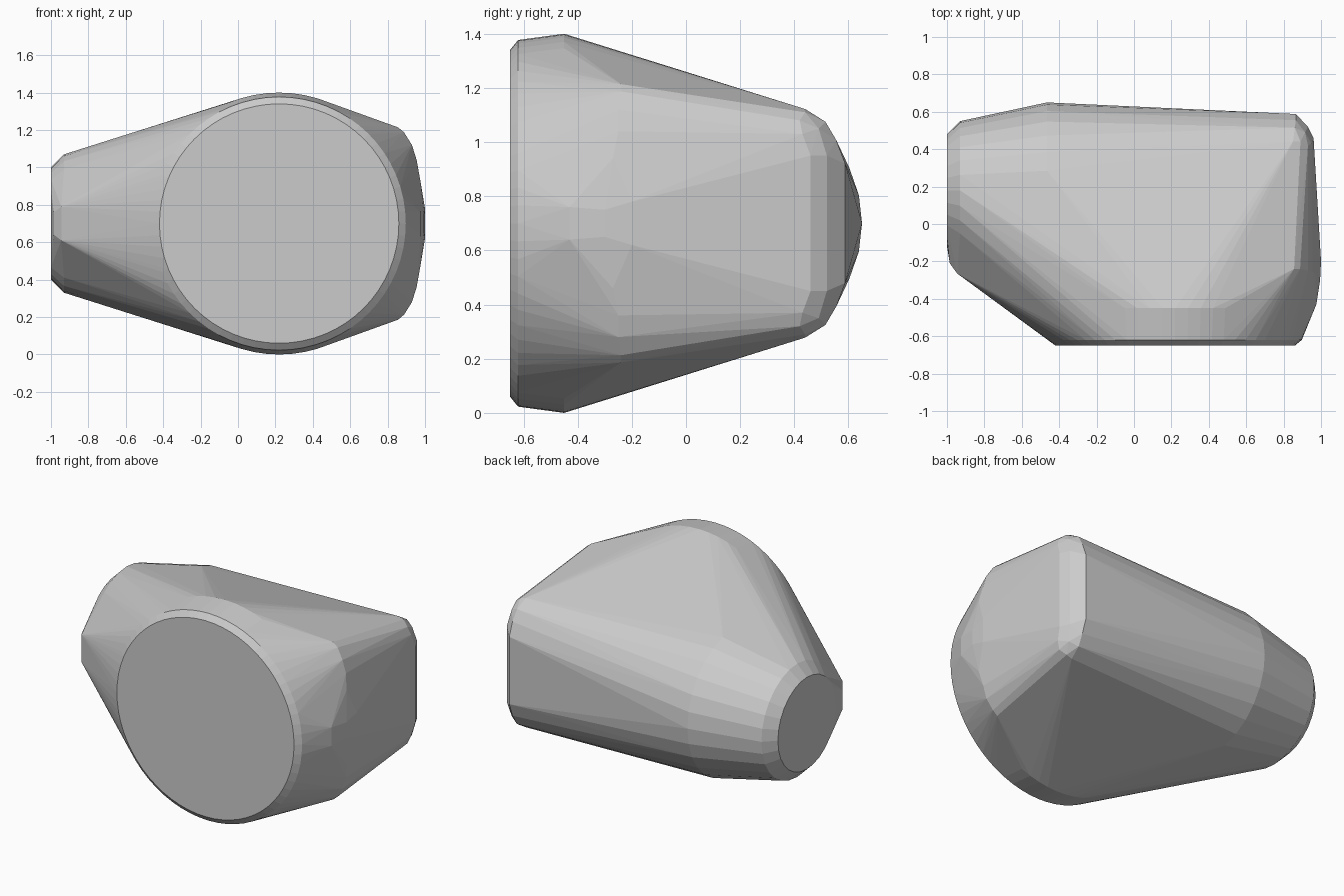
import bpy, bmesh
from math import sin, cos, pi

if "Cube" in bpy.data.objects:
    bpy.data.objects.remove(bpy.data.objects["Cube"])


def ring(axis, at, c, r, n):
    # circle of points facing front (axis y) or the side (axis x)
    pts = []
    for i in range(n):
        a = 2 * pi * i / n
        u, z = c + r * cos(a), 0.70 + r * sin(a)
        pts.append((u, at, z) if axis == 'y' else (at, u, z))
    return pts


def mirrored(rows):
    # (x, y, height above and below the mid plane)
    return [(x, y, 0.70 + s * h) for x, y, h in rows for s in (1, -1)]


points = []
# large round front end with a bevelled rim
for y, r in ((-0.65, 0.64), (-0.62, 0.677), (-0.45, 0.70)):
    points += ring('y', y, 0.22, r, 64)
# small round left end, bevelled and flaring inward
for x, r in ((-1.0, 0.30), (-0.93, 0.37), (-0.465, 0.47)):
    points += ring('x', x, 0.18, r, 28)
# blunt nose where the left end leans towards the front
points += mirrored([(-0.985, -0.21, 0.06), (-0.945, -0.265, 0.09)])
# bulging right side
points += mirrored([
    (0.975, -0.43, 0.06), (0.995, -0.30, 0.05), (1.0, -0.20, 0.08),
    (0.973, -0.27, 0.24), (0.955, -0.25, 0.34), (0.93, -0.25, 0.42),
    (0.888, -0.24, 0.487), (0.856, -0.24, 0.514)])
# rounded back right corner
points += mirrored([
    (0.96, 0.46, 0.25), (0.95, 0.43, 0.33), (0.93, 0.42, 0.38),
    (0.93, 0.52, 0.25), (0.915, 0.49, 0.35), (0.89, 0.44, 0.41),
    (0.865, 0.588, 0.22), (0.865, 0.555, 0.307), (0.86, 0.515, 0.375),
    (0.85, 0.44, 0.422)])

# tight skin around all the outlines
bm = bmesh.new()
for p in points:
    bm.verts.new(p)
res = bmesh.ops.convex_hull(bm, input=bm.verts[:])
junk = {g for g in res['geom_interior'] + res['geom_unused']
        if isinstance(g, bmesh.types.BMVert)}
bmesh.ops.delete(bm, geom=list(junk), context='VERTS')
bmesh.ops.dissolve_limit(bm, angle_limit=0.01, verts=bm.verts[:], edges=bm.edges[:])
bmesh.ops.recalc_face_normals(bm, faces=bm.faces[:])
mesh = bpy.data.meshes.new("body_shell")
bm.to_mesh(mesh)
bm.free()
body = bpy.data.objects.new("body_shell", mesh)
bpy.context.collection.objects.link(body)
